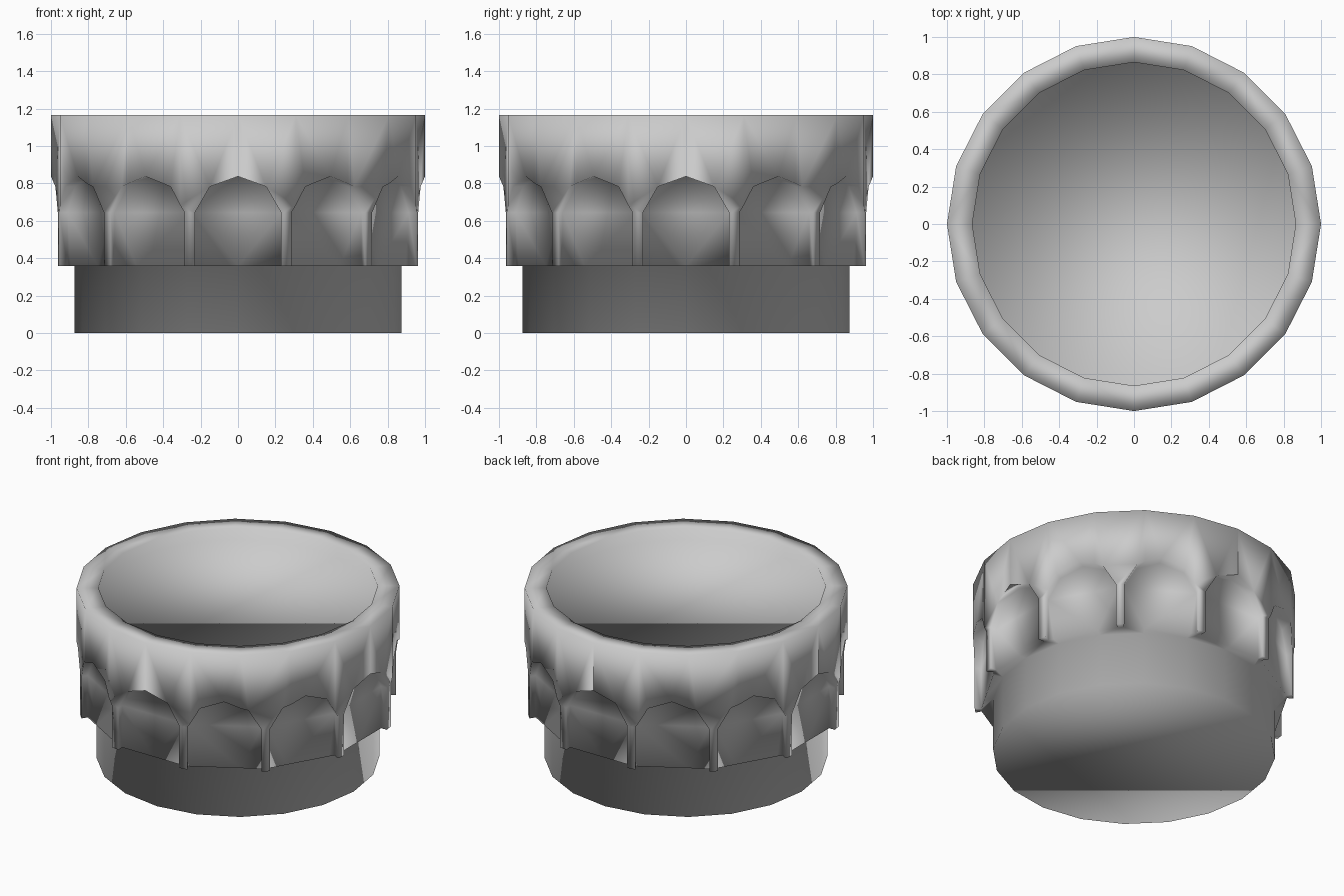
import bpy, bmesh
from math import sin, cos, pi, radians

SIDES, ARCHES = 20, 12
BASE_R, RING_R, RIM_R, RECESS_R = 0.875, 1.0, 0.865, 0.92
LEDGE_Z, FLOOR_Z, TOP_Z = 0.357, 1.085, 1.164

cube = bpy.data.objects.get("Cube")
if cube:
    bpy.data.objects.remove(cube)


def make_object(name, bm):
    bmesh.ops.recalc_face_normals(bm, faces=bm.faces[:])
    mesh = bpy.data.meshes.new(name)
    bm.to_mesh(mesh)
    bm.free()
    obj = bpy.data.objects.new(name, mesh)
    bpy.context.collection.objects.link(obj)
    return obj


def skin(bm, loops):
    """Join closed loops of points with quads and cap both ends."""
    rings = [[bm.verts.new(p) for p in loop] for loop in loops]
    n = len(rings[0])
    for a, b in zip(rings, rings[1:]):
        for i in range(n):
            j = (i + 1) % n
            bm.faces.new((a[i], a[j], b[j], b[i]))
    bm.faces.new(rings[0])
    bm.faces.new(rings[-1])


# Tower body: base drum, overhanging ring, rim and sunken floor
profile = [(BASE_R, 0), (BASE_R, LEDGE_Z), (RING_R, LEDGE_Z),
           (RING_R, TOP_Z), (RIM_R, TOP_Z), (RIM_R, FLOOR_Z)]
bm = bmesh.new()
skin(bm, [[(r * cos(2 * pi * i / SIDES), r * sin(2 * pi * i / SIDES), z)
           for i in range(SIDES)] for r, z in profile])
tower = make_object("tower_top", bm)

# Arch outline: straight sides under a faceted round head
half, spring = 0.234, 0.603
outline = [(half * cos(radians(a)), spring + half * sin(radians(a)))
           for a in (10, 50, 90, 130, 170)]
outline += [(outline[-1][0], 0.3), (outline[0][0], 0.3)]

# Arched recesses cut all round, leaving the corbels between them
bm = bmesh.new()
for k in range(ARCHES):
    c, s = cos(2 * pi * k / ARCHES), sin(2 * pi * k / ARCHES)
    skin(bm, [[(d * c - t * s, d * s + t * c, z) for t, z in outline]
              for d in (RECESS_R, 1.1)])
cutter = make_object("arch_cutter", bm)
cutter.hide_render = True

cut = tower.modifiers.new("arches", "BOOLEAN")
cut.operation = "DIFFERENCE"
cut.solver = "EXACT"
cut.object = cutter
tidy = tower.modifiers.new("even_triangles", "TRIANGULATE")
tidy.ngon_method = "BEAUTY"
bpy.context.view_layer.objects.active = tower
tower.select_set(True)
for modifier in (cut.name, tidy.name):
    bpy.ops.object.modifier_apply(modifier=modifier)
bpy.data.objects.remove(cutter)

# Stone colour and smooth shading
stone = bpy.data.materials.new("grey_stone")
stone.use_nodes = True
colour = (0.6, 0.6, 0.6, 1)
stone.diffuse_color = colour
stone.node_tree.nodes["Principled BSDF"].inputs["Base Color"].default_value = colour
tower.data.materials.clear()
tower.data.materials.append(stone)
for face in tower.data.polygons:
    face.use_smooth = True
    face.material_index = 0
